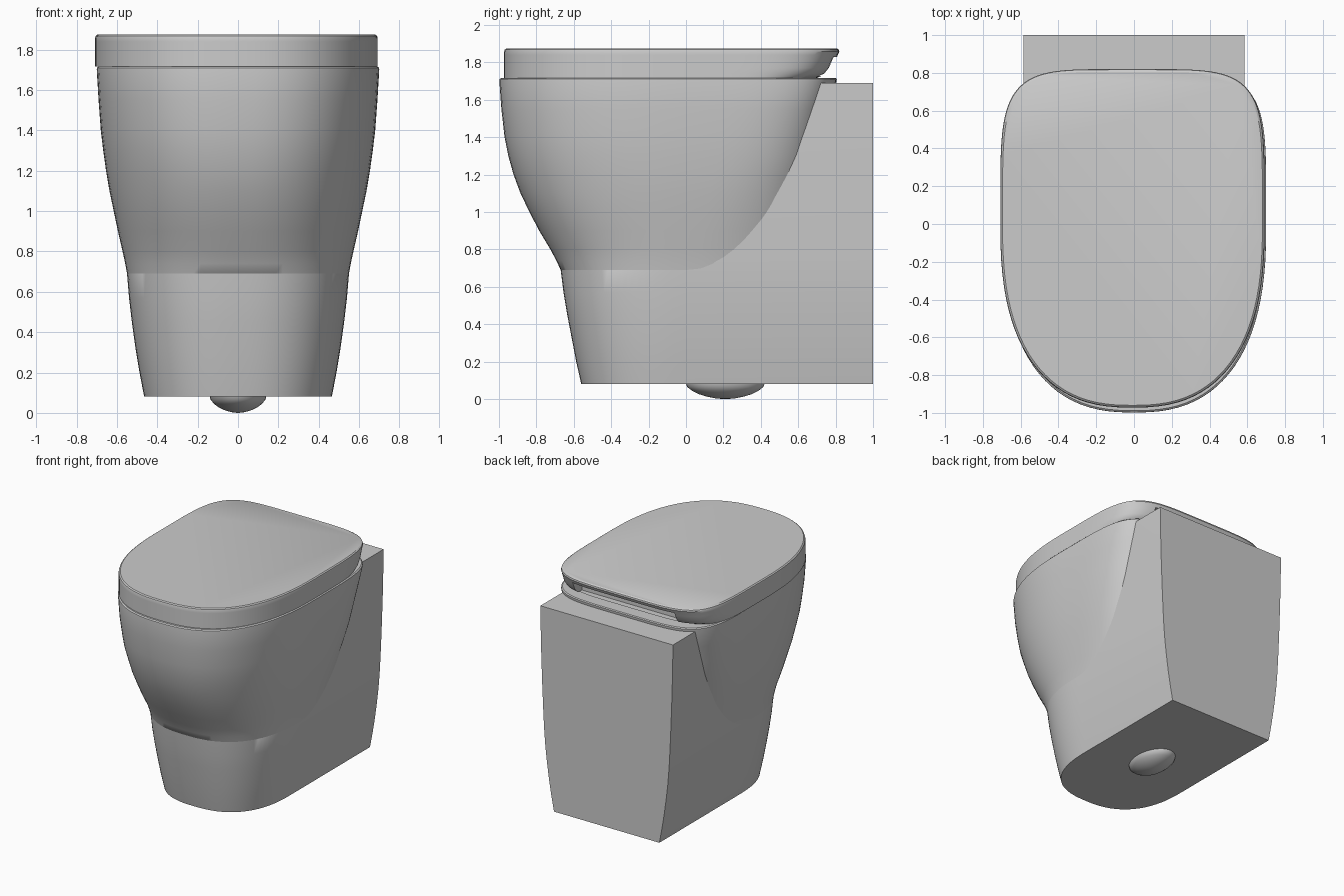
import bpy, bmesh
from math import sin, cos, pi, radians

cube = bpy.data.objects.get("Cube")
if cube:
    bpy.data.objects.remove(cube, do_unlink=True)

ceramic = bpy.data.materials.new("ceramic_grey")
ceramic.use_nodes = True
ceramic.diffuse_color = (0.6, 0.6, 0.6, 1)
ceramic.node_tree.nodes["Principled BSDF"].inputs["Base Color"].default_value = (0.6, 0.6, 0.6, 1)


def half_curve(a, b, n, start, steps):
    """Half of a rounded-square outline, beginning at the given angle."""
    points = []
    for i in range(steps + 1):
        t = start + pi * i / steps
        c, s = cos(t), sin(t)
        x = a * abs(c) ** (2 / n) * (1 if c > 0 else -1)
        y = b * abs(s) ** (2 / n) * (1 if s > 0 else -1)
        points.append((x, y))
    # Land the ends exactly on the centre line
    side = 1 if cos(start) > 0 else -1
    points[0], points[-1] = (side * a, 0), (-side * a, 0)
    return points


def oval(a, front, back, n_front, n_back):
    return (half_curve(a, front, n_front, pi, 48)[:-1]
            + half_curve(a, back, n_back, 0, 48)[:-1])


def loft(name, rings):
    """Skin a stack of (z, outline) rings and cap both ends."""
    bm = bmesh.new()
    loops = [[bm.verts.new((x, y, z)) for x, y in outline] for z, outline in rings]
    for low, high in zip(loops, loops[1:]):
        for i in range(len(low)):
            j = (i + 1) % len(low)
            bm.faces.new((low[i], low[j], high[j], high[i]))
    bm.faces.new(loops[0][::-1])
    bm.faces.new(loops[-1])
    bmesh.ops.recalc_face_normals(bm, faces=bm.faces)
    mesh = bpy.data.meshes.new(name)
    bm.to_mesh(mesh)
    bm.free()
    obj = bpy.data.objects.new(name, mesh)
    bpy.context.collection.objects.link(obj)
    mesh.materials.append(ceramic)
    return obj


def activate(obj):
    bpy.ops.object.select_all(action='DESELECT')
    obj.select_set(True)
    bpy.context.view_layer.objects.active = obj


def smooth(obj, angle=32):
    activate(obj)
    bpy.ops.object.shade_smooth_by_angle(angle=radians(angle))


# Pedestal: rounded front, straight sides, flat back against the wall
pedestal_levels = [  # z, half width, front reach
    (0.08, 0.465, 0.56), (0.2, 0.488, 0.587), (0.32, 0.508, 0.61),
    (0.45, 0.526, 0.635), (0.57, 0.54, 0.655), (0.69, 0.55, 0.67),
    (0.74, 0.553, 0.58), (0.85, 0.559, 0.5), (1.05, 0.568, 0.5),
    (1.3, 0.577, 0.5), (1.5, 0.582, 0.5), (1.69, 0.585, 0.5)]
pedestal = loft("pedestal", [
    (z, half_curve(w, f, 2.5, pi, 48) + [(w, 1.0), (-w, 1.0)])
    for z, w, f in pedestal_levels])
smooth(pedestal)

# Bowl: widens upward to the rim, its back sinking into the pedestal
bowl_levels = [  # z, half width, front, back, front and back squareness
    (0.64, 0.5, 0.6, 0.7, 2.5, 2.4), (0.69, 0.55, 0.67, 0.75, 2.5, 2.4),
    (0.74, 0.559, 0.693, 0.75, 2.45, 2.45), (0.8, 0.572, 0.725, 0.75, 2.4, 2.5),
    (0.9, 0.595, 0.785, 0.72, 2.4, 2.7), (1.0, 0.616, 0.837, 0.71, 2.4, 3),
    (1.1, 0.637, 0.885, 0.71, 2.4, 3.2), (1.2, 0.654, 0.922, 0.72, 2.4, 3.5),
    (1.3, 0.668, 0.95, 0.735, 2.45, 3.8), (1.4, 0.68, 0.97, 0.75, 2.45, 4),
    (1.55, 0.691, 0.987, 0.775, 2.5, 4.5), (1.7, 0.7, 0.998, 0.805, 2.5, 5),
    (1.71, 0.699, 0.997, 0.806, 2.5, 5), (1.717, 0.69, 0.988, 0.8, 2.5, 5)]
bowl = loft("bowl", [(z, oval(*shape)) for z, *shape in bowl_levels])
smooth(bowl)

# Lid: upright wall with a softened top edge, back leaning outward
lid_levels = [
    (1.717, 0.7, 0.972, 0.7), (1.74, 0.7, 0.972, 0.755), (1.77, 0.7, 0.972, 0.78),
    (1.81, 0.7, 0.972, 0.798), (1.84, 0.7, 0.972, 0.812), (1.857, 0.7, 0.972, 0.82),
    (1.868, 0.697, 0.969, 0.817), (1.875, 0.688, 0.96, 0.806)]
lid = loft("lid", [(z, oval(a, f, b, 2.5, 5)) for z, a, f, b in lid_levels])
lid.location.x = -0.008

# Hinge slot cut through the back of the lid
bpy.ops.mesh.primitive_cube_add(size=1, location=(0, 0.8, 1.778))
cutter = bpy.context.object
cutter.name = "slot_cutter"
cutter.scale = (0.9, 0.26, 0.104)
cutter.hide_render = True
bpy.context.view_layer.update()
cut = lid.modifiers.new("slot", 'BOOLEAN')
cut.operation = 'DIFFERENCE'
cut.solver = 'EXACT'
cut.object = cutter
activate(lid)
bpy.ops.object.modifier_apply(modifier=cut.name)
bpy.data.objects.remove(cutter, do_unlink=True)
smooth(lid)

# Drain outlet: shallow dome beneath the base
dome_levels = [(0.0, 0.04), (0.004, 0.25), (0.012, 0.45), (0.026, 0.67),
               (0.045, 0.85), (0.065, 0.97), (0.082, 1.0)]
drain = loft("drain_outlet", [
    (z, [(x, y + 0.21) for x, y in oval(0.14 * s, 0.21 * s, 0.21 * s, 2, 2)])
    for z, s in dome_levels])
smooth(drain)
